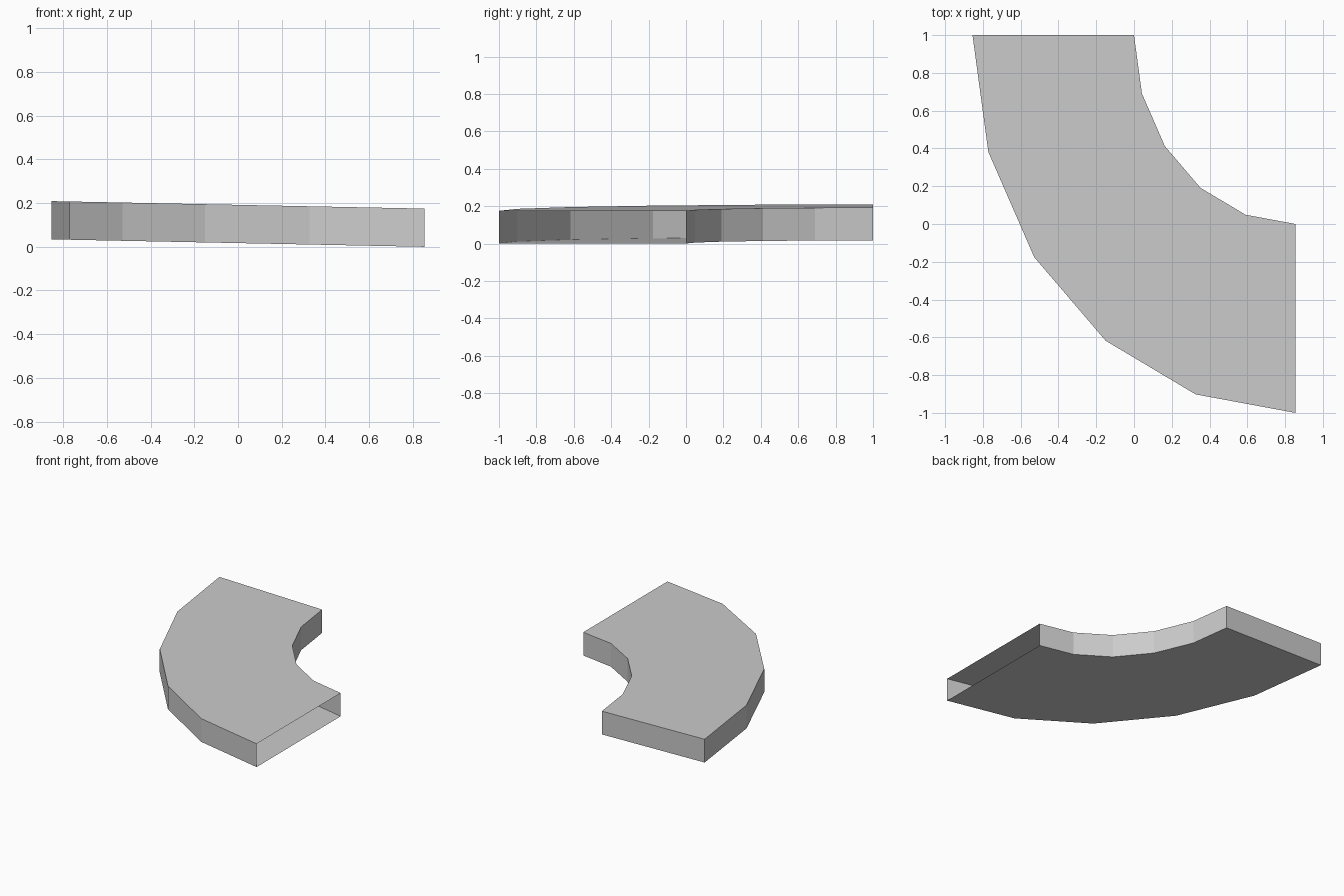
import bpy
import bmesh
from math import sin, cos, radians

if "Cube" in bpy.data.objects:
    bpy.data.objects.remove(bpy.data.objects["Cube"])

HALF_WIDTH = 0.855   # half the x extent
HEIGHT = 0.175       # duct height
SLOPE = 0.02         # rise towards -x
SEGMENTS = 5         # facets in the quarter bend

grey = bpy.data.materials.new("plain grey")
grey.use_nodes = True
colour = (0.6, 0.6, 0.6, 1)
grey.diffuse_color = colour
grey.node_tree.nodes["Principled BSDF"].inputs["Base Color"].default_value = colour


def arc(bm, scale, lift):
    """Quarter ellipse of vertices, from the back end to the left end."""
    verts = []
    for i in range(SEGMENTS + 1):
        a = radians(90 * i / SEGMENTS)
        x = HALF_WIDTH - 2 * HALF_WIDTH * scale * cos(a)
        y = 1 - 2 * scale * sin(a)
        verts.append(bm.verts.new((x, y, lift + SLOPE * (HALF_WIDTH - x))))
    return verts


bm = bmesh.new()
outer_low, outer_high = arc(bm, 1, 0), arc(bm, 1, HEIGHT)
inner_low, inner_high = arc(bm, 0.5, 0), arc(bm, 0.5, HEIGHT)

# Flat top and underside
bm.faces.new(outer_high + inner_high[::-1])
bm.faces.new(inner_low + outer_low[::-1])

# Faceted outer and inner walls
for i in range(SEGMENTS):
    bm.faces.new((outer_low[i], outer_low[i + 1], outer_high[i + 1], outer_high[i]))
    bm.faces.new((inner_low[i + 1], inner_low[i], inner_high[i], inner_high[i + 1]))

# Closed back end; the left end stays open
bm.faces.new((inner_low[0], outer_low[0], outer_high[0], inner_high[0]))

mesh = bpy.data.meshes.new("curved_duct")
bm.to_mesh(mesh)
bm.free()
mesh.materials.append(grey)
duct = bpy.data.objects.new("curved_duct", mesh)
bpy.context.collection.objects.link(duct)
